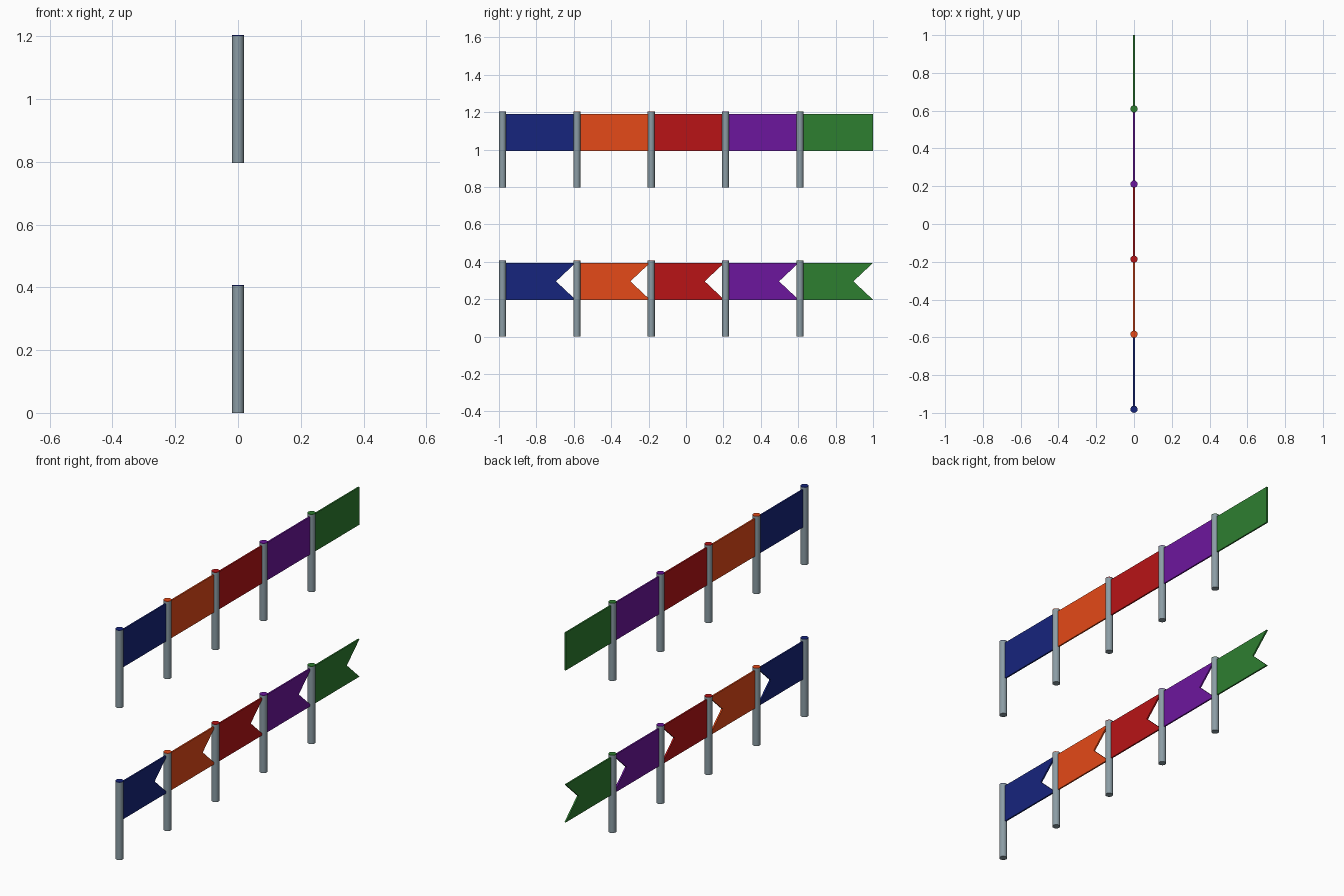
import bpy, bmesh

if "Cube" in bpy.data.objects:
    bpy.data.objects.remove(bpy.data.objects["Cube"])

R = 0.019             # pole radius
POLE_H = 0.405        # steel pole height
CAP_H = 0.003         # coloured cap thickness
STEP = 0.3975         # pole spacing
FIRST = -1 + R        # first pole position
FLAG_LEN = 1 - (FIRST + 4 * STEP)   # last flag ends at y = 1
FLAG_Z0, FLAG_Z1 = 0.197, 0.394
THICK = 0.008
NOTCH = 0.105


def material(name, rgb):
    m = bpy.data.materials.new(name)
    m.diffuse_color = (*rgb, 1)
    m.use_nodes = True
    m.node_tree.nodes["Principled BSDF"].inputs["Base Color"].default_value = m.diffuse_color
    return m


STEEL = material("steel_grey", (0.26, 0.335, 0.375))
COLOURS = [
    ("blue", material("navy_blue", (0.008, 0.018, 0.205))),
    ("orange", material("orange", (0.78, 0.067, 0.009))),
    ("red", material("red", (0.48, 0.007, 0.008))),
    ("purple", material("purple", (0.152, 0.008, 0.34))),
    ("green", material("green", (0.027, 0.21, 0.03))),
]


def finish(bm, name, mat):
    bmesh.ops.recalc_face_normals(bm, faces=bm.faces)
    me = bpy.data.meshes.new(name)
    me.materials.append(mat)
    bm.to_mesh(me)
    bm.free()
    bpy.context.collection.objects.link(bpy.data.objects.new(name, me))


def cylinder(name, y, z, height, mat):
    # Upright round part with smooth sides and sharp rims
    bm = bmesh.new()
    bmesh.ops.create_cone(bm, cap_ends=True, segments=16, radius1=R, radius2=R, depth=height)
    bmesh.ops.translate(bm, verts=bm.verts, vec=(0, y, z + height / 2))
    bm.normal_update()
    for f in bm.faces:
        f.smooth = abs(f.normal.z) < 0.5
    for e in bm.edges:
        e.smooth = all(f.smooth for f in e.link_faces)
    finish(bm, name, mat)


def flag(name, y, z, mat, notched):
    # Thin flag, extruded from its side outline
    z0, z1, y1 = z + FLAG_Z0, z + FLAG_Z1, y + FLAG_LEN
    outline = [(y, z0), (y1, z0), (y1, z1), (y, z1)]
    if notched:
        outline.insert(2, (y1 - NOTCH, (z0 + z1) / 2))
    bm = bmesh.new()
    face = bm.faces.new([bm.verts.new((-THICK / 2, a, b)) for a, b in outline])
    ext = bmesh.ops.extrude_face_region(bm, geom=[face])
    moved = [v for v in ext["geom"] if isinstance(v, bmesh.types.BMVert)]
    bmesh.ops.translate(bm, verts=moved, vec=(THICK, 0, 0))
    finish(bm, name, mat)


# Lower row has swallowtail flags, upper row plain ones
for row, z, notched in (("lower", 0.0, True), ("upper", 0.796, False)):
    for i, (colour, mat) in enumerate(COLOURS):
        y = FIRST + i * STEP
        cylinder(f"{row}_{colour}_pole", y, z, POLE_H, STEEL)
        cylinder(f"{row}_{colour}_cap", y, z + POLE_H, CAP_H, mat)
        flag(f"{row}_{colour}_flag", y, z, mat, notched)
